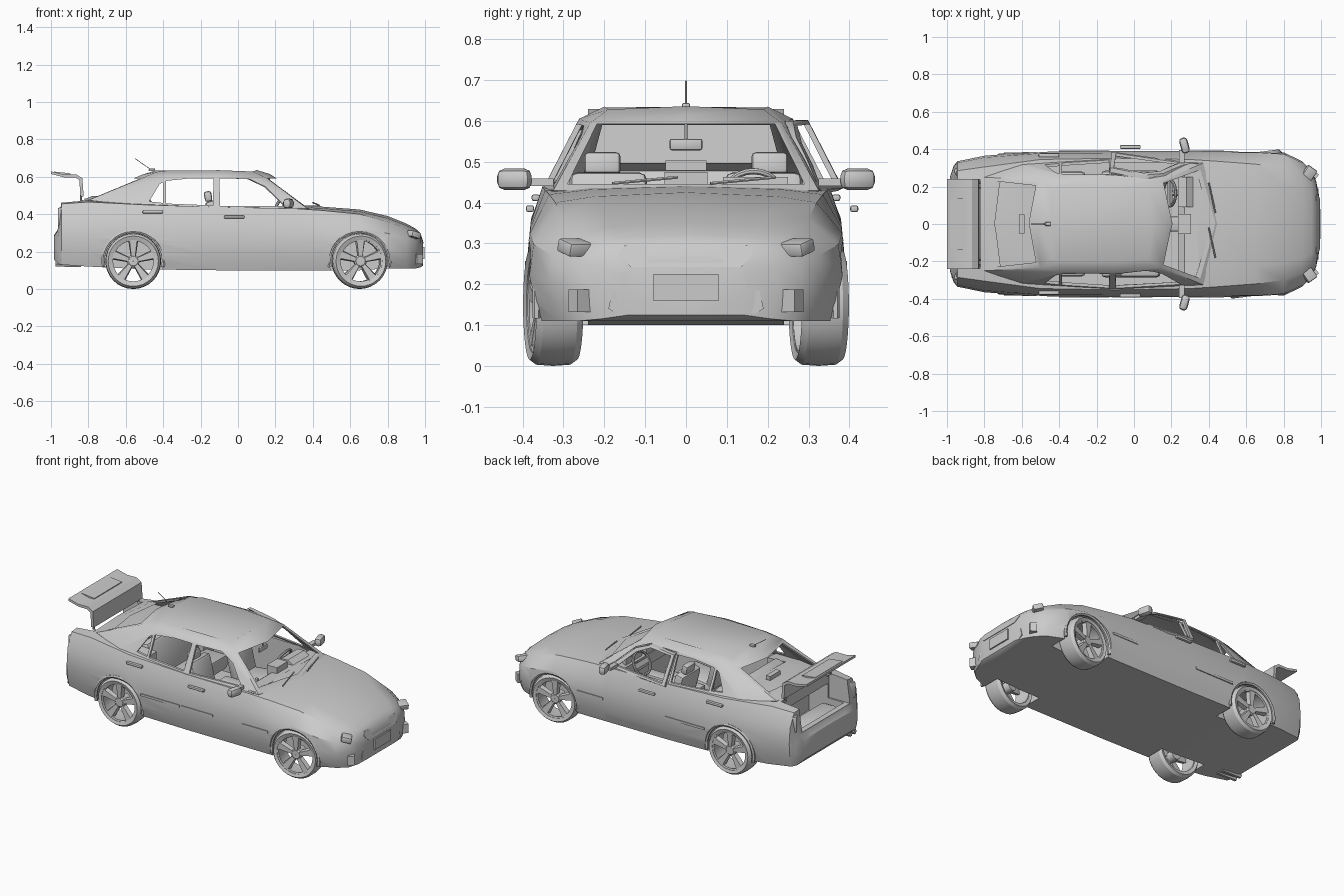
import bpy, bmesh, math
from mathutils import Matrix, Vector

if "Cube" in bpy.data.objects:
    bpy.data.objects.remove(bpy.data.objects["Cube"])

def make(name, verts, faces):
    bm = bmesh.new()
    vs = [bm.verts.new(v) for v in verts]
    for f in faces:
        bm.faces.new([vs[i] for i in f])
    bmesh.ops.recalc_face_normals(bm, faces=bm.faces)
    me = bpy.data.meshes.new(name)
    bm.to_mesh(me)
    bm.free()
    ob = bpy.data.objects.new(name, me)
    bpy.context.collection.objects.link(ob)
    return ob

def loft(name, rings, cap0=True, cap1=True, closed=False):
    n, m = len(rings[0]), len(rings)
    faces = [(i*n+j, i*n+(j+1) % n, ((i+1) % m)*n+(j+1) % n, ((i+1) % m)*n+j)
             for i in range(m if closed else m-1) for j in range(n)]
    if cap0: faces.append(tuple(range(n)))
    if cap1: faces.append(tuple(range((m-1)*n, m*n)))
    return make(name, [p for r in rings for p in r], faces)

def mirrored(half):
    return half + [(x, -y, z) for x, y, z in reversed(half[1:-1])]

def prism(name, pts, axis, a, b):
    if axis == 'y':
        return loft(name, [[(u, t, v) for u, v in pts] for t in (a, b)])
    return loft(name, [[(t, u, v) for u, v in pts] for t in (a, b)])

def plate(name, pts, x, z0, tilt):
    return loft(name, [[(x+d-(z-z0)*tilt, y, z) for y, z in pts] for d in (-.02, .003)])

def apply(ob):
    bpy.context.view_layer.objects.active = ob
    for m in list(ob.modifiers):
        bpy.ops.object.modifier_apply(modifier=m.name)

def box(name, c, s, ry=0, rz=0, bevel=0):
    hx, hy, hz = (v/2 for v in s)
    ob = loft(name, [[(-hx, -hy, z), (hx, -hy, z), (hx, hy, z), (-hx, hy, z)] for z in (-hz, hz)])
    if bevel:
        m = ob.modifiers.new("bevel", 'BEVEL')
        m.width, m.segments = bevel, 2
        apply(ob)
    ob.data.transform(Matrix.Translation(c) @ Matrix.Rotation(math.radians(rz), 4, 'Z')
                      @ Matrix.Rotation(math.radians(ry), 4, 'Y'))
    return ob

def boolean(ob, cutter, op='DIFFERENCE', keep=False):
    m = ob.modifiers.new("cut", 'BOOLEAN')
    m.operation, m.object, m.solver = op, cutter, 'EXACT'
    apply(ob)
    if not keep:
        bpy.data.objects.remove(cutter)

def lathe(name, profile, n, closed=True):
    rings = [[(r*math.cos(2*math.pi*k/n), y, r*math.sin(2*math.pi*k/n)) for r, y in profile] for k in range(n)]
    return loft(name, rings, False, False, closed)

def tube(name, pts, r, caps=True):
    cu = bpy.data.curves.new(name, 'CURVE')
    cu.dimensions, cu.bevel_depth, cu.bevel_resolution, cu.use_fill_caps = '3D', r, 1, caps
    sp = cu.splines.new('POLY')
    sp.points.add(len(pts)-1)
    for p, q in zip(sp.points, pts):
        p.co = (*q, 1)
    ob = bpy.data.objects.new(name, cu)
    bpy.context.collection.objects.link(ob)
    bpy.ops.object.select_all(action='DESELECT')
    ob.select_set(True)
    bpy.context.view_layer.objects.active = ob
    bpy.ops.object.convert(target='MESH')
    return bpy.context.view_layer.objects.active

# lower body: x, half width, shoulder width, bottom, shoulder height, centre height
stations = [(-.985, .25, .23, .16, .28, .285), (-.965, .31, .27, .135, .31, .315),
            (-.945, .335, .285, .13, .455, .472), (-.8, .365, .305, .12, .465, .485),
            (-.5, .388, .345, .105, .45, .47), (-.1, .39, .352, .1, .438, .44),
            (.3, .39, .345, .1, .43, .445), (.45, .39, .335, .1, .42, .44),
            (.65, .392, .32, .1, .40, .425), (.8, .383, .30, .11, .36, .39),
            (.9, .335, .26, .11, .325, .35), (.95, .285, .22, .11, .305, .322),
            (.975, .225, .19, .115, .285, .3), (.99, .15, .13, .125, .25, .255)]
rings = []
for x, w, wb, zb, zs, zc in stations:
    h = zs-zb
    rings.append(mirrored([(x, 0, zb), (x, w*.93, zb), (x, w*.98, zb+.2*h), (x, w, zb+.45*h),
                           (x, w*.975, zb+.75*h), (x, wb, zs), (x, wb*.7, zs+.6*(zc-zs)), (x, 0, zc)]))
body = loft("body", rings)
for c, s in [((-.03, 0, .4), (.74, .66, .52)), ((-.455, 0, .4), (.14, .46, .52)),
             ((-.97, 0, .51), (.30, .47, .38)), ((-.81, 0, .31), (.24, .45, .20))]:
    boolean(body, box("cutter", c, s))
for wx in (-.56, .65):
    for s in (-1, 1):
        arch = [(wx+.162*math.cos(k*math.pi/16), .15+.162*math.sin(k*math.pi/16)) for k in range(32)]
        boolean(body, prism("cutter", arch, 'y', s*.24, s*.6))

# cabin shell with pillars and roof
base = [(.46, 0, .43), (.37, .325, .43), (-.1, .35, .435), (-.6, .32, .452), (-.8, .25, .475), (-.82, 0, .48)]
edge = [(.17, 0, .615), (.15, .235, .595), (-.1, .262, .605), (-.38, .258, .60), (-.5, .235, .598), (-.51, 0, .612)]
crown = [(.1, 0, .636), (.08, .19, .628), (-.1, .2, .635), (-.38, .2, .633), (-.44, .18, .625), (-.44, 0, .634)]
cabin = loft("cabin", [mirrored(r) for r in (base, edge, crown)], cap0=False)
m = cabin.modifiers.new("thickness", 'SOLIDIFY')
m.thickness, m.offset = .014, -1
apply(cabin)
for pts in ([(-.095, .445), (.25, .445), (.15, .545), (.06, .588), (-.1, .592)],
            [(-.385, .457), (-.135, .447), (-.13, .592), (-.25, .592), (-.385, .578)],
            [(-.475, .468), (-.4, .46), (-.4, .572), (-.42, .56)]):
    boolean(cabin, prism("cutter", pts, 'y', -.6, .6))
boolean(cabin, prism("cutter", [(-.29, .446), (.29, .446), (.218, .592), (-.218, .592)], 'x', .1, .7))
boolean(cabin, prism("cutter", [(-.23, .497), (.23, .497), (.205, .59), (-.205, .59)], 'x', -1, -.44))

# front door on the +y side, standing slightly open
door_cut = prism("door_cutter", [(-.12, .14), (.29, .14), (.30, .44), (.27, .46), (.165, .56),
                                 (.07, .6), (-.12, .602)], 'y', .2, .6)
hinge = Vector((.29, .37, 0))
swing = Matrix.Translation(hinge) @ Matrix.Rotation(math.radians(-5), 4, 'Z') @ Matrix.Translation(-hinge)
for src, nm in ((body, "door_panel"), (cabin, "door_window_frame")):
    part = src.copy()
    part.data = src.data.copy()
    part.name = nm
    bpy.context.collection.objects.link(part)
    boolean(part, door_cut, 'INTERSECT', keep=True)
    part.data.transform(swing)
    boolean(src, door_cut, keep=True)
bpy.data.objects.remove(door_cut)

# wheels, front pair steered
for wx, steer in ((-.56, 0), (.65, 7)):
    for s in (-1, 1):
        parts = [lathe("tyre", [(.116, -.052), (.134, -.058), (.146, -.042), (.149, 0), (.146, .042),
                                (.134, .058), (.116, .052)], 32),
                 lathe("rim", [(.118, -.05), (.118, .05), (.108, .046), (.112, .03), (.112, -.05)], 32),
                 lathe("hub", [(.001, -.03), (.03, -.03), (.034, .036), (.025, .044), (.001, .044)], 20)]
        for k in range(5):
            sp = loft("spoke", [[(-w, y0, r), (w, y0, r), (w*.75, y1, r), (-w*.75, y1, r)]
                                for r, w, y0, y1 in ((.02, .013, .015, .042), (.113, .027, .02, .048))])
            sp.data.transform(Matrix.Rotation(k*math.tau/5, 4, 'Y'))
            parts.append(sp)
        mat = (Matrix.Translation((wx, s*.325, .149)) @ Matrix.Rotation(math.radians(steer), 4, 'Z')
               @ Matrix.Rotation(0 if s > 0 else math.pi, 4, 'Z'))
        for p in parts:
            p.data.transform(mat)
        # arch lip
        tube("arch_lip", [(wx+.162*math.cos(a), s*(.376-.01*abs(math.cos(a))), .15+.158*math.sin(a))
                          for a in [math.radians(-12+204*k/16) for k in range(17)]], .010)

# nose: grille, intake, lamps and plate
plate("grille", [(-.165, .275), (-.15, .295), (.15, .295), (.165, .275), (.135, .242), (-.135, .242)], .988, .25, .35)
plate("intake", [(-.19, .14), (-.18, .185), (.18, .185), (.19, .14), (.17, .128), (-.17, .128)], .983, .15, 0)
box("front_plate", (.992, 0, .192), (.012, .16, .065))

for s in (-1, 1):
    box("fog_lamp", (.955, s*.252, .16), (.04, .06, .055), rz=-s*35)
    box("headlamp", (.925, s*.255, .29), (.06, .11, .035), ry=15, rz=-s*35, bevel=.008)
    box("tail_lamp", (-.94, s*.27, .385), (.03, .06, .10), rz=s*25, bevel=.008)
    # side trim and handles
    box("side_moulding", (-.265, s*.390, .25), (.27, .008, .014))
    box("side_moulding", (.39, s*.390, .25), (.18, .008, .014))
    box("rear_handle", (-.455, s*.368, .412), (.11, .02, .016), bevel=.005)
    box("front_handle", (-.02, s*.382+(.03 if s > 0 else 0), .385), (.11, .02, .016), bevel=.005)
    # door mirrors
    box("mirror_arm", (.255, s*.36, .45), (.03, .07, .018))
    box("mirror_housing", (.27, s*.42, .457), (.045, .085, .052), rz=s*15, bevel=.018)
    # front seats
    y = s*.19
    box("seat_cushion", (.02, y, .23), (.24, .19, .08), ry=-6, bevel=.02)
    box("seat_back", (-.12, y, .35), (.06, .19, .25), ry=-14, bevel=.02)
    box("headrest", (-.16, y+s*.015, .495), (.04, .09, .055), ry=-10, bevel=.012)
    tube("headrest_post", [(-.145, y, .44), (-.155, y, .48)], .008)
    # wipers and lid arms
    tube("wiper", [(.435, s*.12-.06, .447), (.40, s*.12+.1, .462)], .004)
    tube("lid_arm", [(-.80, s*.22, .45), (-.84, s*.22, .475), (-.836, s*.22, .53)], .007)
box("side_sill", (-.01, -.390, .25), (.22, .008, .014))

# cabin interior
box("rear_bench", (-.34, 0, .24), (.16, .56, .09), bevel=.02)
box("rear_backrest", (-.47, 0, .36), (.07, .45, .24), ry=-14, bevel=.02)
box("brake_lamp", (-.6, 0, .49), (.03, .10, .025))
prism("dashboard", [(.345, .44), (.27, .437), (.235, .41), (.25, .33), (.345, .28)], 'y', -.325, .325)
prism("instrument_hood", [(.32, .435), (.28, .462), (.235, .46), (.24, .42)], 'y', .09, .25)
box("dash_display", (.27, 0, .445), (.07, .105, .06))
box("centre_console", (.08, 0, .22), (.38, .08, .13), bevel=.012)
box("gear_lever", (.13, 0, .31), (.02, .02, .07), bevel=.006)
bpy.ops.mesh.primitive_torus_add(major_radius=.07, minor_radius=.008, major_segments=24, minor_segments=8,
                                 location=(.19, .165, .415), rotation=(0, math.radians(-62), 0))
bpy.context.object.name = "steering_wheel"
box("steering_spokes", (.193, .165, .413), (.03, .13, .015), ry=-62)
tube("steering_column", [(.19, .165, .415), (.26, .165, .38)], .014)
box("rear_view_mirror", (.17, 0, .542), (.015, .08, .028), bevel=.005)
tube("mirror_stem", [(.172, 0, .545), (.165, 0, .61)], .004)

# boot lid standing open, boot liner
prism("boot_lid", [(-.825, .495), (-.832, .592), (-.865, .613), (-.93, .612), (-1, .629), (-1, .615),
                   (-.93, .597), (-.87, .597), (-.848, .582), (-.843, .495)], 'y', -.24, .24)
box("lid_plate_panel", (-.94, 0, .617), (.09, .27, .012), ry=6)
box("boot_liner", (-.86, 0, .25), (.12, .40, .12), bevel=.03)
# exhaust and aerial
for dy in (-.02, .02):
    tube("exhaust_pipe", [(-.84, -.25+dy, .13), (-.975, -.25+dy, .133)], .015)
box("aerial_base", (-.46, 0, .637), (.035, .02, .014), bevel=.005)
tube("aerial", [(-.465, 0, .638), (-.55, 0, .697)], .002)

bpy.ops.object.select_all(action='SELECT')
bpy.context.view_layer.objects.active = body
bpy.ops.object.shade_smooth_by_angle(angle=math.radians(32))
